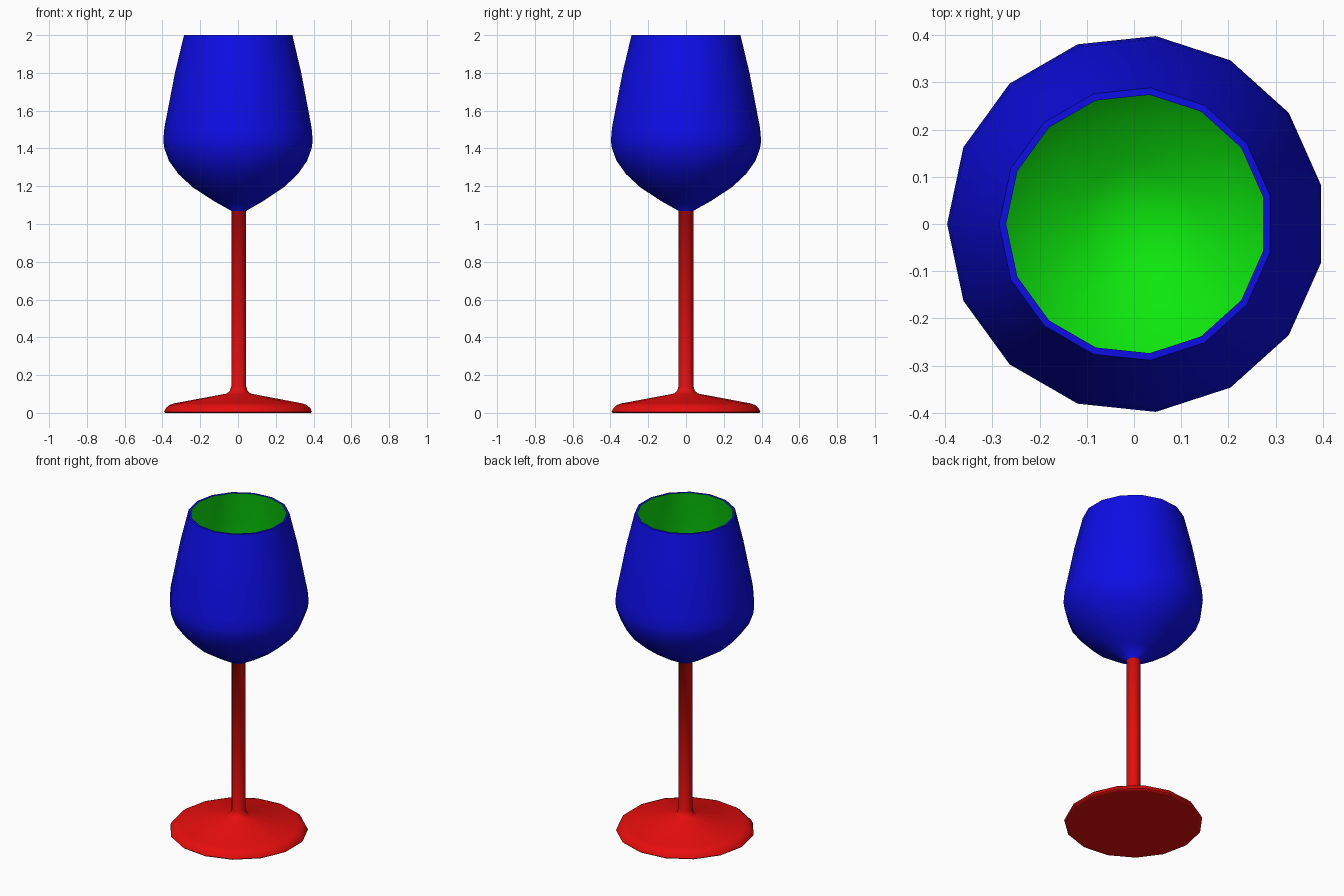
import bpy
import bmesh
import math

cube = bpy.data.objects.get("Cube")
if cube:
    bpy.data.objects.remove(cube, do_unlink=True)

SIDES = 15
SHIFT = 0.0043  # centres the odd-sided outline on x


def material(name, colour):
    mat = bpy.data.materials.new(name)
    mat.use_nodes = True
    mat.diffuse_color = (*colour, 1)
    mat.node_tree.nodes["Principled BSDF"].inputs["Base Color"].default_value = (*colour, 1)
    return mat


red = material("red", (0.8, 0.004, 0.004))
blue = material("blue", (0.004, 0.004, 0.8))
green = material("green", (0.004, 0.8, 0.004))

# Profiles as (radius, height), running from the underside to the inside of the bowl
foot_and_stem = [(0, 0), (0.375, 0), (0.39, 0), (0.396, 0.006), (0.386, 0.026),
                 (0.367, 0.042), (0.345, 0.05), (0.065, 0.102), (0.048, 0.115),
                 (0.04, 0.14), (0.04, 1.07)]
bowl_outside = [(0.13, 1.12), (0.245, 1.195), (0.32, 1.265), (0.37, 1.335),
                (0.394, 1.4), (0.4, 1.44), (0.394, 1.51), (0.338, 1.8),
                (0.29, 2.0), (0.275, 2.0)]
bowl_inside = [(0.323, 1.8), (0.379, 1.51), (0.385, 1.44), (0.379, 1.405),
               (0.355, 1.345), (0.307, 1.278), (0.235, 1.21), (0.125, 1.136),
               (0, 1.085)]
sections = [(foot_and_stem, 0), (bowl_outside, 1), (bowl_inside, 2)]

# Turn the whole profile into one continuous surface
bm = bmesh.new()
previous = None
for points, slot in sections:
    for radius, z in points:
        if radius == 0:
            ring = [bm.verts.new((SHIFT, 0, z))] * SIDES
        else:
            ring = []
            for i in range(SIDES):
                a = math.pi + math.tau * i / SIDES
                ring.append(bm.verts.new((SHIFT + radius * math.cos(a),
                                          radius * math.sin(a), z)))
        if previous:
            for i in range(SIDES):
                j = (i + 1) % SIDES
                corners = [previous[i], previous[j], ring[j], ring[i]]
                face = bm.faces.new(list(dict.fromkeys(corners)))
                face.material_index = slot
        previous = ring
bmesh.ops.recalc_face_normals(bm, faces=bm.faces)

mesh = bpy.data.meshes.new("wine_glass")
bm.to_mesh(mesh)
bm.free()
for mat in (red, blue, green):
    mesh.materials.append(mat)
glass = bpy.data.objects.new("wine_glass", mesh)
bpy.context.collection.objects.link(glass)

# Smooth walls with a crisp rim
bpy.ops.object.select_all(action="DESELECT")
glass.select_set(True)
bpy.context.view_layer.objects.active = glass
bpy.ops.object.shade_smooth_by_angle(angle=math.radians(65))
